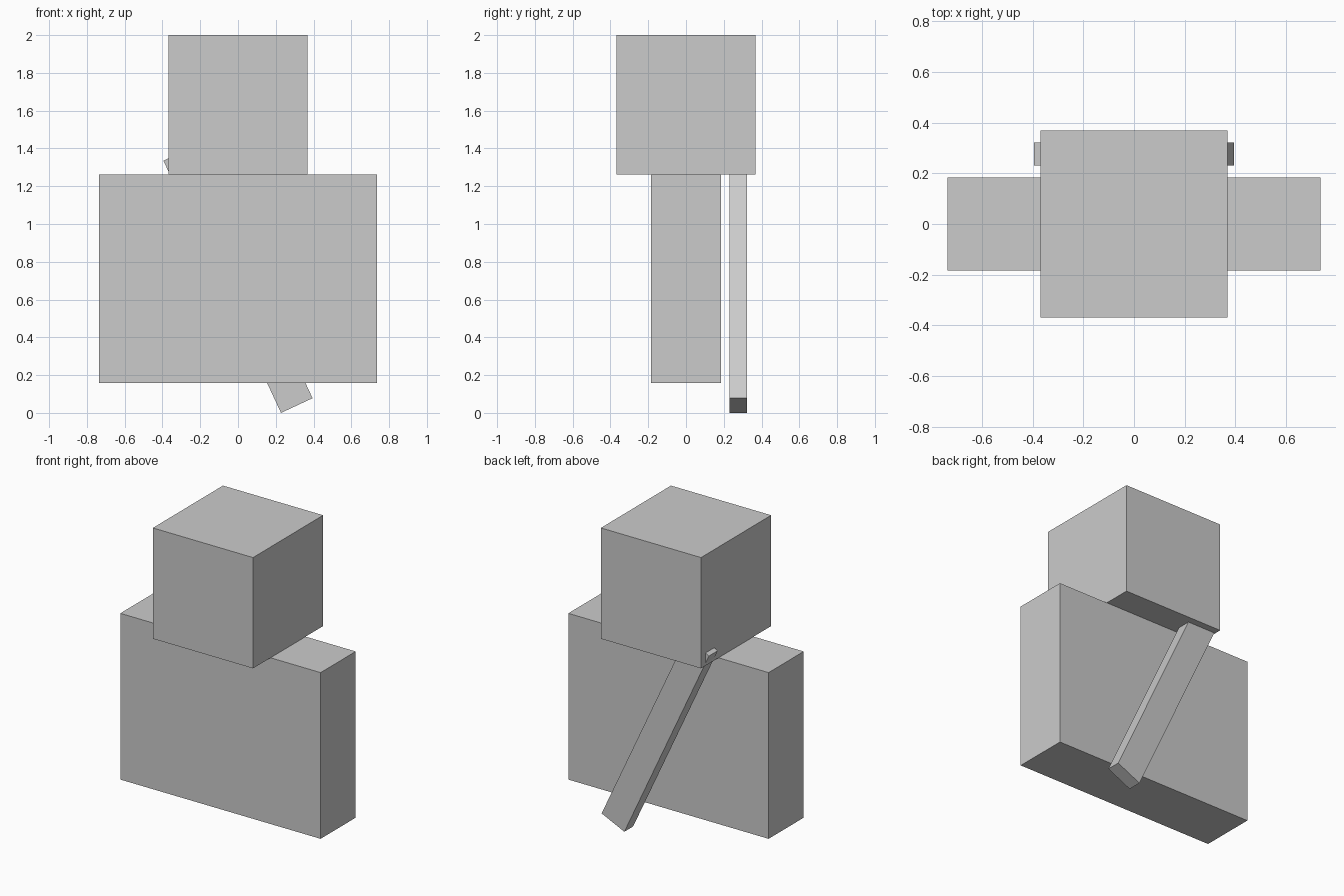
import bpy
import math

if "Cube" in bpy.data.objects:
    bpy.data.objects.remove(bpy.data.objects["Cube"])

U = 2 / 10.86  # base module, about 0.184

grey = bpy.data.materials.new("light_grey")
grey.diffuse_color = (0.6, 0.6, 0.6, 1)
grey.use_nodes = True
grey.node_tree.nodes["Principled BSDF"].inputs["Base Color"].default_value = grey.diffuse_color


def box(name, size, center, tilt=0.0):
    """Flat-faced box, optionally tilted about the y axis."""
    bpy.ops.mesh.primitive_cube_add(size=1, location=center, rotation=(0, tilt, 0))
    ob = bpy.context.object
    ob.name = name
    ob.scale = size
    bpy.ops.object.transform_apply(location=False, rotation=False, scale=True)
    ob.data.materials.append(grey)
    return ob


# Cubic head
box("head", (4 * U, 4 * U, 4 * U), (0, 0, 2 - 2 * U))

# Wide slab body under the head
box("body", (8 * U, 2 * U, 6 * U), (0, 0, 2 - 7 * U))

# Slanted bar carried across the back, its lowest corner on the ground
tilt = math.radians(25)
bar_z = 4 * U * math.cos(tilt) + 0.5 * U * math.sin(tilt)
box("back_bar", (U, 0.5 * U, 8 * U), (0, 1.5 * U, bar_z), -tilt)
